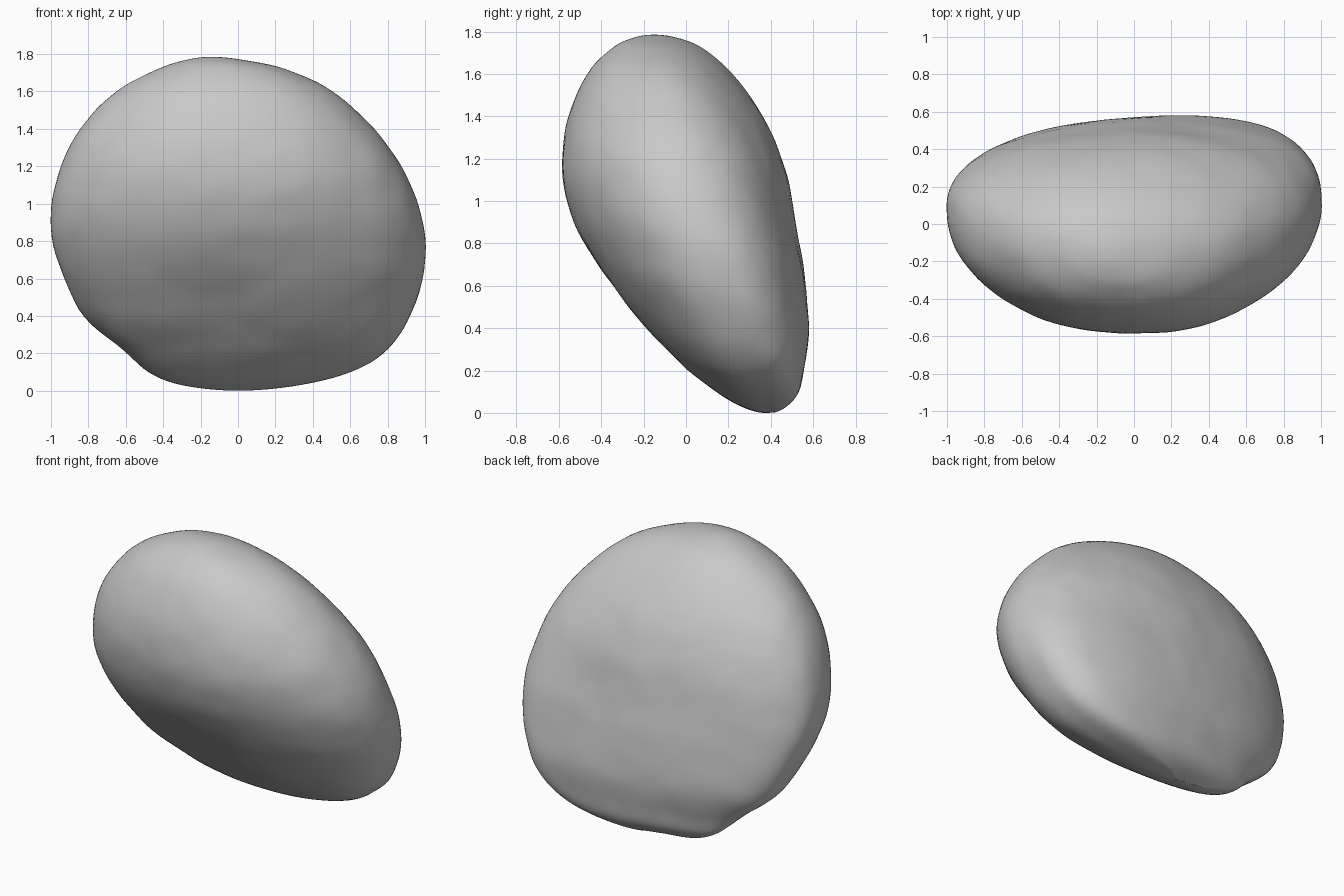
import bpy, bmesh, math
from mathutils import Vector, noise

if "Cube" in bpy.data.objects:
    bpy.data.objects.remove(bpy.data.objects["Cube"], do_unlink=True)

STEPS = 6      # rings between two profile rows
SIDES = 112    # points around each ring
HEIGHT = 1.785

# Stone outline, bottom to top: height, right edge, left edge, front edge, back edge
profile = [
    (0, 0, 0, .37, .37),
    (.03, -.3, .33, .26, .455),
    (.1, -.48, .6, .14, .52),
    (.22, -.62, .8, -.02, .55),
    (.4, -.82, .92, -.2, .575),
    (.65, -.95, .995, -.39, .555),
    (.9, -1, .985, -.525, .515),
    (1.15, -.965, .905, -.587, .47),
    (1.4, -.84, .73, -.555, .365),
    (1.6, -.65, .505, -.465, .22),
    (1.72, -.43, .25, -.35, .08),
    (1.77, -.27, .02, -.25, -.04),
    (HEIGHT, -.14, -.14, -.15, -.15),
]


def across_pole(row):
    """Continue the outline over the tip so that the ends close roundly."""
    z, x0, x1, y0, y1 = row
    return (z, x1, x0, y1, y0)


def blend(a, b, c, d, t):
    """Smooth curve from b to c."""
    return b + t / 2 * (c - a + t * (2*a - 5*b + 4*c - d + t * (3*(b - c) + d - a)))


def power(value, exponent):
    return math.copysign(abs(value) ** exponent, value)


def ring_point(row, angle):
    """Blunt at low heights, rounder above, fullest at the low back left."""
    z, x0, x1, y0, y1 = row
    c, s = math.cos(angle), math.sin(angle)
    mid_x, mid_y = (x0 + x1) / 2, y0 + (y1 - y0) * .57
    half = (x1 - x0) / 2
    rise = z / HEIGHT
    if s < 0:
        depth = mid_y - y0
        e = .72 + .3 * min(1, z / 1.1)
    else:
        depth = y1 - mid_y
        e = .56 + .44 * rise if c > 0 else .74 + .12 * rise
    x = mid_x + half * c
    y = mid_y + depth * power(s, e)
    y += .06 * c * max(s, 0) * (1 - rise)             # low bulge at the back left
    y -= .07 * half * max(c, 0) * max(z - .75, 0)     # upper left edge turns forward
    return Vector((x, y, z))


def weathered(p):
    """Shallow bumps and a worn hollow low on the front."""
    bump = noise.noise(p * 3) * .007 + noise.noise(p * 7) * .004
    hollow = math.exp(-((p.x + .1)**2 + (p.z - .38)**2) / .06) if p.y < .25 else 0
    out = Vector((p.x, p.y, p.z - .9)).normalized()
    fade = min(1, p.z * 4, (HEIGHT - p.z) * 4)
    return p + out * fade * (bump - .03 * hollow)


# Stone body: rings lofted through the outline
rows = [across_pole(profile[1])] + profile + [across_pole(profile[-2])]
bm = bmesh.new()
rings = []
for i in range(1, len(rows) - 2):
    for k in range(STEPS):
        if i == 1 and k == 0:
            continue
        row = [blend(*v, k / STEPS) for v in zip(*rows[i - 1:i + 3])]
        rings.append([bm.verts.new(weathered(ring_point(row, math.tau * j / SIDES)))
                      for j in range(SIDES)])

bottom = bm.verts.new(ring_point(profile[0], 0))
top = bm.verts.new(ring_point(profile[-1], 0))
for j in range(SIDES):
    n = (j + 1) % SIDES
    for low, high in zip(rings, rings[1:]):
        bm.faces.new((low[j], low[n], high[n], high[j]))
    bm.faces.new((bottom, rings[0][n], rings[0][j]))
    bm.faces.new((top, rings[-1][j], rings[-1][n]))
bmesh.ops.recalc_face_normals(bm, faces=bm.faces)

mesh = bpy.data.meshes.new("stone")
bm.to_mesh(mesh)
bm.free()
mesh.shade_smooth()
stone = bpy.data.objects.new("stone", mesh)
bpy.context.collection.objects.link(stone)

# Plain grey surface
grey = bpy.data.materials.new("stone grey")
grey.use_nodes = True
colour = (.58, .58, .58, 1)
grey.diffuse_color = colour
shader = grey.node_tree.nodes["Principled BSDF"]
shader.inputs["Base Color"].default_value = colour
shader.inputs["Roughness"].default_value = .8
mesh.materials.append(grey)
